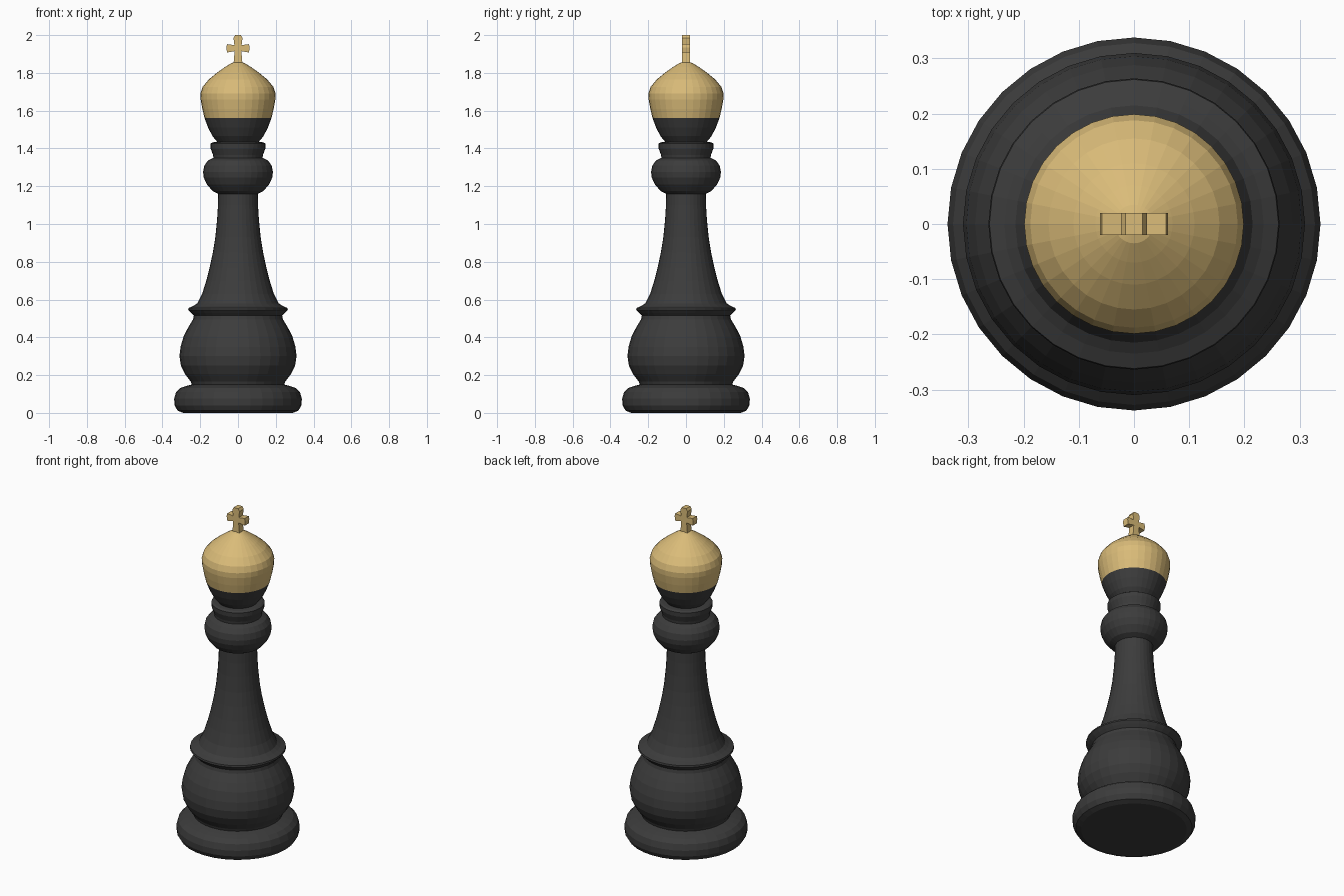
import bpy, bmesh, math

SIDES = 32


def material(name, rgb):
    m = bpy.data.materials.new(name)
    m.diffuse_color = (*rgb, 1)
    return m


black = material("black_paint", (0.045, 0.045, 0.045))
gold = material("gold_paint", (0.70, 0.50, 0.19))


def finish(name, bm, mat):
    bmesh.ops.recalc_face_normals(bm, faces=bm.faces)
    mesh = bpy.data.meshes.new(name)
    bm.to_mesh(mesh)
    bm.free()
    mesh.materials.append(mat)
    ob = bpy.data.objects.new(name, mesh)
    bpy.context.collection.objects.link(ob)
    return ob


def lathe(name, profile, mat):
    """Turn a list of (radius, height) points around z; radius 0 closes an end."""
    bm = bmesh.new()
    verts = [bm.verts.new((r, 0, z)) for r, z in profile]
    edges = [bm.edges.new(p) for p in zip(verts, verts[1:])]
    bmesh.ops.spin(bm, geom=verts + edges, cent=(0, 0, 0), axis=(0, 0, 1),
                   angle=math.tau, steps=SIDES)
    bmesh.ops.remove_doubles(bm, verts=bm.verts, dist=1e-4)
    return finish(name, bm, mat)


# Foot disc with rounded rim
lathe("foot", [(0, 0), (0.29, 0), (0.32, 0.012), (0.336, 0.04), (0.338, 0.075),
               (0.328, 0.11), (0.305, 0.132), (0.275, 0.142), (0.245, 0.15)], black)

# Round bulb above the foot
lathe("bulb", [(0.245, 0.15), (0.25, 0.165), (0.28, 0.205), (0.302, 0.25), (0.31, 0.3),
               (0.304, 0.35), (0.288, 0.405), (0.265, 0.45), (0.238, 0.495)], black)

# Lower collar with a sharp rim
lathe("lower_collar", [(0.238, 0.495), (0.234, 0.515), (0.25, 0.53), (0.264, 0.545),
                       (0.262, 0.555), (0.235, 0.567), (0.215, 0.58)], black)

# Flared shaft
lathe("shaft", [(0.215, 0.58), (0.19, 0.63), (0.168, 0.70), (0.15, 0.77), (0.133, 0.85),
                (0.12, 0.93), (0.111, 1.02), (0.106, 1.10), (0.105, 1.16)], black)

# Rounded neck ring
lathe("neck_ring", [(0.105, 1.16), (0.135, 1.175), (0.165, 1.21), (0.181, 1.245),
                    (0.185, 1.275), (0.178, 1.31), (0.158, 1.337), (0.13, 1.35)], black)

# Upper collar
lathe("upper_collar", [(0.13, 1.35), (0.132, 1.365), (0.145, 1.40), (0.146, 1.425),
                       (0.135, 1.432), (0.11, 1.435)], black)

# Head: black cup below, gold dome above
lathe("head_cup", [(0.11, 1.435), (0.135, 1.465), (0.158, 1.51), (0.177, 1.56)], black)
lathe("head_dome", [(0.177, 1.56), (0.189, 1.61), (0.198, 1.66), (0.199, 1.69),
                    (0.188, 1.725), (0.155, 1.765), (0.11, 1.802), (0.07, 1.83),
                    (0.035, 1.852), (0, 1.862)], gold)

# Cross: upright and side arms that widen toward their ends, as one outline
half = [(0.023, 1.855), (0.018, 1.915), (0.058, 1.908), (0.062, 1.935), (0.058, 1.952),
        (0.019, 1.947), (0.024, 1.985), (0.015, 2.0)]
outline = half + [(-x, z) for x, z in reversed(half)]
bm = bmesh.new()
face = bm.faces.new([bm.verts.new((x, -0.02, z)) for x, z in outline])
new = bmesh.ops.extrude_face_region(bm, geom=[face])["geom"]
for v in new:
    if isinstance(v, bmesh.types.BMVert):
        v.co.y = 0.02
finish("cross", bm, gold)
